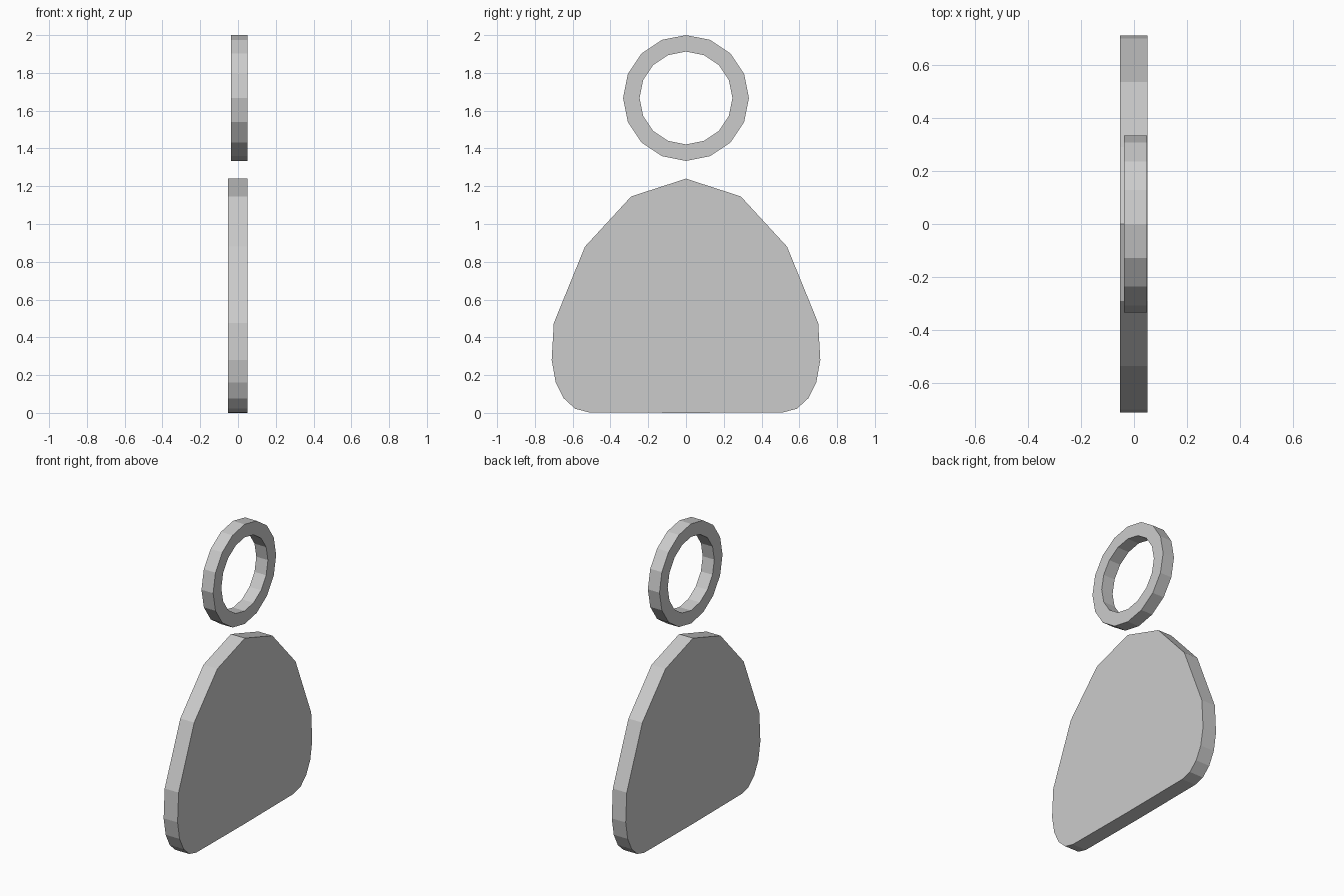
import bpy, bmesh, math

if "Cube" in bpy.data.objects:
    bpy.data.objects.remove(bpy.data.objects["Cube"])


def new_object(name, bm):
    bmesh.ops.recalc_face_normals(bm, faces=bm.faces)
    mesh = bpy.data.meshes.new(name)
    bm.to_mesh(mesh)
    bm.free()
    obj = bpy.data.objects.new(name, mesh)
    bpy.context.collection.objects.link(obj)


def slab(name, outline, x0, x1):
    """Extrude a closed (y, z) outline from x0 to x1."""
    bm = bmesh.new()
    face = bm.faces.new([bm.verts.new((x0, y, z)) for y, z in outline])
    ext = bmesh.ops.extrude_face_region(bm, geom=[face], use_keep_orig=True)
    for v in ext["geom"]:
        if isinstance(v, bmesh.types.BMVert):
            v.co.x = x1
    new_object(name, bm)


def flat_ring(name, z, r_out, r_in, x0, x1, sides):
    """Rectangular-section ring around the x axis."""
    section = [(x0, r_out), (x1, r_out), (x1, r_in), (x0, r_in)]
    bm = bmesh.new()
    loops = []
    for i in range(sides):
        a = 2 * math.pi * i / sides
        loops.append([bm.verts.new((x, r * math.sin(a), z + r * math.cos(a)))
                      for x, r in section])
    for i in range(sides):
        p, q = loops[i], loops[(i + 1) % sides]
        for j in range(4):
            k = (j + 1) % 4
            bm.faces.new((p[j], p[k], q[k], q[j]))
    new_object(name, bm)


# Rounded body plate: right half of the outline, mirrored to the left
half = [(0.29, 1.146), (0.535, 0.88), (0.70, 0.475), (0.711, 0.28),
        (0.69, 0.162), (0.647, 0.077), (0.587, 0.022), (0.515, 0.003)]
outline = [(0, 1.24)] + half + [(0, 0)] + [(-y, z) for y, z in reversed(half)]
slab("body_plate", outline, -0.052, 0.051)

# Ring floating above the body
flat_ring("head_ring", 1.667, 0.333, 0.246, -0.037, 0.049, 16)
